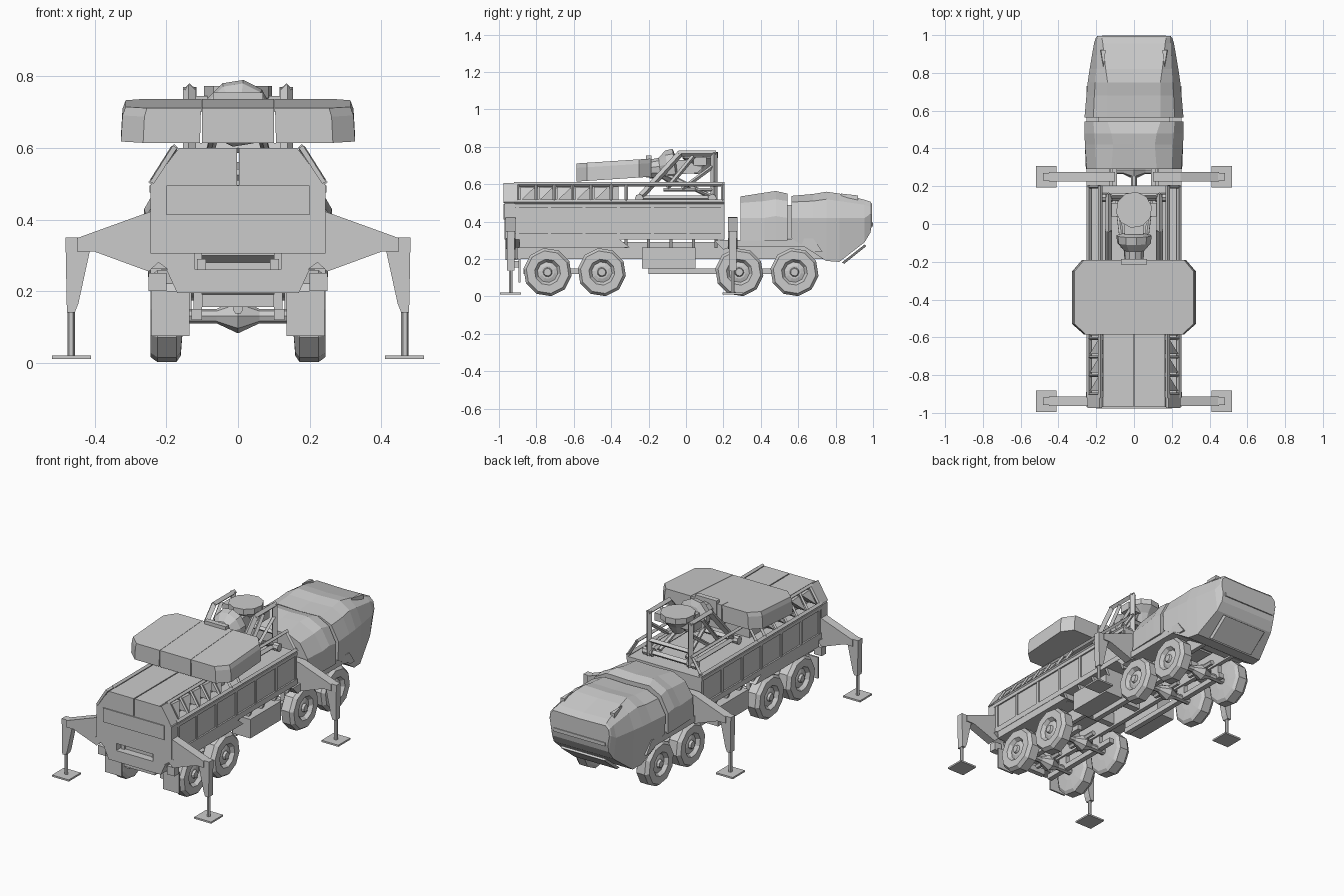
import bpy, bmesh, math
from mathutils import Vector


def loft(name, rings, mirror=False):
    """Skin equal-length point rings and cap the ends."""
    bm = bmesh.new()
    vs = [[bm.verts.new(p) for p in r] for r in rings]
    n = len(rings[0])
    for a, b in zip(vs, vs[1:]):
        for i in range(n):
            bm.faces.new((a[i], a[(i + 1) % n], b[(i + 1) % n], b[i]))
    bm.faces.new(vs[0])
    bm.faces.new(vs[-1])
    bmesh.ops.recalc_face_normals(bm, faces=bm.faces)
    me = bpy.data.meshes.new(name)
    bm.to_mesh(me)
    bm.free()
    ob = bpy.data.objects.new(name, me)
    bpy.context.collection.objects.link(ob)
    if mirror:
        ob.modifiers.new("mirror", 'MIRROR').use_mirror_merge = False
    return ob


def prism(name, pts, axis, a, b, mirror=False):
    put = {'x': lambda p, t: (t, p[0], p[1]), 'y': lambda p, t: (p[0], t, p[1]),
           'z': lambda p, t: (p[0], p[1], t)}[axis]
    return loft(name, [[put(p, t) for p in pts] for t in (a, b)], mirror)


def box(name, x, y, z, mirror=False):
    return prism(name, [(x[0], y[0]), (x[1], y[0]), (x[1], y[1]), (x[0], y[1])], 'z', z[0], z[1], mirror)


def turned(name, p, d, prof, n, mirror=False, turn=0.0):
    """Lathe (distance, radius) pairs around direction d from p."""
    d = Vector(d).normalized()
    u = d.orthogonal().normalized()
    v = d.cross(u)
    rings = [[Vector(p) + d * t + (u * math.cos(turn + i * math.tau / n) + v * math.sin(turn + i * math.tau / n)) * r
              for i in range(n)] for t, r in prof]
    return loft(name, rings, mirror)


def bar(name, p, q, w, mirror=False, n=4):
    d = Vector(q) - Vector(p)
    k = w / 2 * (math.sqrt(2) if n == 4 else 1)
    return turned(name, p, d, [(0, k), (d.length, k)], n, mirror, math.pi / 4)


# wheels, axles, differentials
for i, y in enumerate((-0.74, -0.45, 0.285, 0.58)):
    turned(f"wheel_{i}", (0, y, 0.13), (1, 0, 0),
           [(.155, .05), (.16, .112), (.172, .13), (.225, .13), (.245, .115), (.245, .07), (.225, .055),
            (.232, .035), (.232, .025), (.245, .02)], 10, True, math.pi / 10)
    turned(f"axle_{i}", (-.18, y, .13), (1, 0, 0), [(0, .02), (.12, .02), (.18, .048), (.24, .02), (.36, .02)], 8)
    bar(f"drive_shaft_{i}", (0, y - .1, .15), (0, y + .1, .15), .03, n=6)
    box(f"spring_mount_{i}", (.1, .125), (y - .03, y + .03), (.12, .22), True)
for i, (a, b) in enumerate(((-.87, -.33), (-.2, .62))):
    box(f"equaliser_beam_{i}", (.1, .13), (a, b), (.12, .15), True)

# chassis
box("chassis_rail", (.09, .115), (-.93, .78), (.2, .29), True)
for i, y in enumerate((-.9, -.6, -.3, -.08, .12, .43, .7)):
    box(f"cross_member_{i}", (-.1, .1), (y - .02, y + .02), (.21, .28))
box("tow_beam", (-.1, .1), (-.92, -.89), (.155, .19))
box("fuel_tank", (.13, .245), (-.235, .05), (.15, .262), True)
box("mud_flap", (.135, .242), (-.895, -.885), (.075, .2), True)
prism("rear_bumper", [(-.2, .26), (.2, .26), (.17, .195), (-.17, .195)], 'y', -.965, -.9)
box("tail_light", (.2, .25), (-.95, -.91), (.2, .25), True)
prism("bumper_gusset", [(.12, .31), (.255, .305), (.195, .26), (.12, .26)], 'y', -.965, -.89, True)
prism("rear_mudguard", [(-.89, .31), (-.36, .31), (-.3, .262), (-.89, .262)], 'x', .13, .245, True)
prism("front_mudguard", [(.15, .3), (.68, .31), (.73, .24), (.69, .24), (.65, .265), (.24, .265), (.2, .25)],
      'x', .13, .252, True)
for i in range(5):
    y = -.32 + i * .12
    prism(f"body_bracket_{i}", [(.1, .31), (.24, .31), (.215, .26), (.1, .26)], 'y', y - .008, y + .008, True)

# equipment body with framed side lockers
box("body", (-.238, .238), (-.965, .205), (.305, .495))
box("body_top_edge", (.22, .247), (-.92, .205), (.475, .495), True)
box("body_bottom_edge", (.22, .247), (-.92, .205), (.305, .337), True)
for i, y in enumerate((-.9, -.73, -.545, -.36, -.18, .01, .195)):
    box(f"locker_post_{i}", (.23, .245), (y - .008, y + .008), (.33, .48), True)
box("tail_plate", (-.245, .245), (-.97, -.915), (.305, .497))
box("tail_door", (-.2, .2), (-.976, -.96), (.412, .495))

# sloped upper deck: tail cap, split hood, side railing with racks
prism("tail_cap", [(.003, .495), (.245, .495), (.165, .6), (.003, .6)], 'y', -.97, -.915, True)
box("hood_half", (.003, .163), (-.92, -.36), (.49, .6), True)
prism("tail_flap", [(.235, .5), (.246, .505), (.182, .607), (.17, .6)], 'y', -.975, -.9, True)
low, high = (.238, .505), (.178, .6)
bar("rail_top", (high[0], -.92, high[1]), (high[0], .205, high[1]), .016, True)
bar("rail_bottom", (low[0], -.92, low[1]), (low[0], .205, low[1]), .018, True)
for i, y in enumerate((-.4, -.32, .197)):
    bar(f"rail_post_{i}", (low[0], y, low[1]), (high[0], y, high[1]), .014, True)
for i in range(5):
    y = -.9 + i * .098
    bar(f"rack_post_{i}", (low[0], y, low[1]), (high[0], y, high[1]), .012, True)
    loft(f"rack_wedge_{i}", [[(.235, y + .015, .51), (.188, y + .015, .585), (.19, y + .09, .582)],
                             [(.17, y + .015, .51), (.165, y + .015, .585), (.165, y + .09, .582)]], True)

# cab: front and rear shells lofted along y
def cab(name, stations):
    rings = []
    for y, zt, wt, zs, ws, zm, wm, zb, wb in stations:
        half = [(wt, zt), (ws, zs), (wm, zm), (wb, zb)]
        rings.append([(x, y, z) for x, z in half] + [(0, y, zb)] + [(-x, y, z) for x, z in half[::-1]]
                     + [(0, y, zt - .004)])
    loft(name, rings)


cab("cab_rear", [(.292, .535, .12, .5, .2, .42, .25, .3, .255), (.42, .555, .11, .51, .205, .42, .26, .3, .26),
                 (.48, .564, .12, .52, .21, .43, .262, .3, .262), (.542, .55, .14, .51, .215, .42, .262, .3, .262)])
cab("cab_front", [(.565, .538, .14, .505, .215, .42, .262, .31, .258), (.68, .548, .14, .51, .21, .42, .252, .235, .245),
                  (.75, .56, .14, .52, .205, .42, .245, .19, .235), (.82, .55, .15, .51, .2, .42, .235, .185, .225),
                  (.955, .517, .165, .49, .195, .42, .212, .29, .195), (.985, .507, .17, .48, .195, .44, .202, .34, .185),
                  (.994, .495, .17, .475, .19, .44, .195, .385, .185)])
box("cab_joint", (-.19, .19), (.53, .58), (.31, .49))
loft("front_guard", [[(-.15, .835, .183), (.15, .835, .183), (.15, .955, .278), (-.15, .955, .278)],
                     [(-.14, .845, .174), (.14, .845, .174), (.14, .965, .27), (-.14, .965, .27)]])
box("nose_strip", (-.17, .17), (.985, .999), (.375, .395))
loft("roof_fin", [[(.15, .92, .515), (.178, .92, .515), (.162, .83, .535)],
                  [(.15, .92, .54), (.175, .92, .54), (.162, .83, .55)]], True)

# outriggers
for tag, y, inner in (("front", .25, .1), ("rear", -.938, .2)):
    prism(tag + "_outrigger_arm", [(inner, .3), (inner, .425), (.245, .422), (.45, .348), (.45, .31), (.4, .31),
                                   (.25, .255)], 'y', y - .026, y + .026, True)
    prism(tag + "_outrigger_sleeve", [(.41, .33), (.445, .35), (.482, .35), (.478, .14), (.456, .14), (.446, .165)],
          'y', y - .02, y + .02, True)
    bar(tag + "_outrigger_leg", (.466, y, .3), (.466, y, .02), .022, True, 6)
    box(tag + "_outrigger_pad", (.41, .52), (y - .056, y + .056), (.01, .02), True)

# folded antenna: three tilted slabs
def slab(name, plan, k, mirror):
    rings = [[((1 - s) * x, y, z + (y + .39) * .065) for x, y in plan] for z, s in ((.627, 0), (.7, k / 3), (.724, k))]
    loft(name, rings, mirror)


slab("antenna_centre", [(-.1, -.585), (.1, -.585), (.1, -.19), (-.1, -.19)], 0, False)
slab("antenna_wing", [(.106, -.585), (.265, -.585), (.327, -.53), (.327, -.25), (.275, -.19), (.106, -.19)], .04, True)

# antenna neck, yoke and turntable
turned("antenna_neck", (0, -.2, .68), (0, 1, .12), [(0, .05), (.06, .055), (.1, .09), (.14, .095), (.15, .06)], 10)
box("antenna_yoke", (-.07, .07), (-.215, -.185), (.635, .755))
prism("neck_link", [(-.09, .65), (.06, .66), (.1, .7), (.1, .73), (-.08, .73)], 'x', -.05, .05)
turned("turntable", (0, .075, .655), (0, 0, 1), [(0, .03), (.05, .06), (.085, .096), (.118, .096)], 10)
box("turntable_beam", (-.13, .13), (.04, .11), (.7, .745))

# lifting frame
X = .135
for i, (a, b, w) in enumerate((((.15, .51), (.15, .77), .026), ((-.04, .765), (.16, .765), .022),
                               ((-.25, .525), (-.03, .765), .026), ((-.25, .525), (.15, .525), .022),
                               ((-.12, .57), (.15, .57), .014), ((-.02, .575), (.15, .7), .016),
                               ((-.1, .58), (.04, .75), .018), ((.05, .575), (.15, .53), .014))):
    bar(f"frame_bar_{i}", (X, *a), (X, *b), w, True)
for i, y in enumerate((-.25, .14)):
    turned(f"frame_pivot_{i}", (.115, y, .525), (1, 0, 0), [(0, .023), (.06, .023)], 8, True)
    bar(f"frame_cross_{i}", (-X, y, .525), (X, y, .525), .022)
bar("frame_cross_top", (-X, .15, .6), (X, .15, .6), .02)
bar("lift_ram", (.09, .12, .54), (.06, -.12, .66), .026, True, 6)
